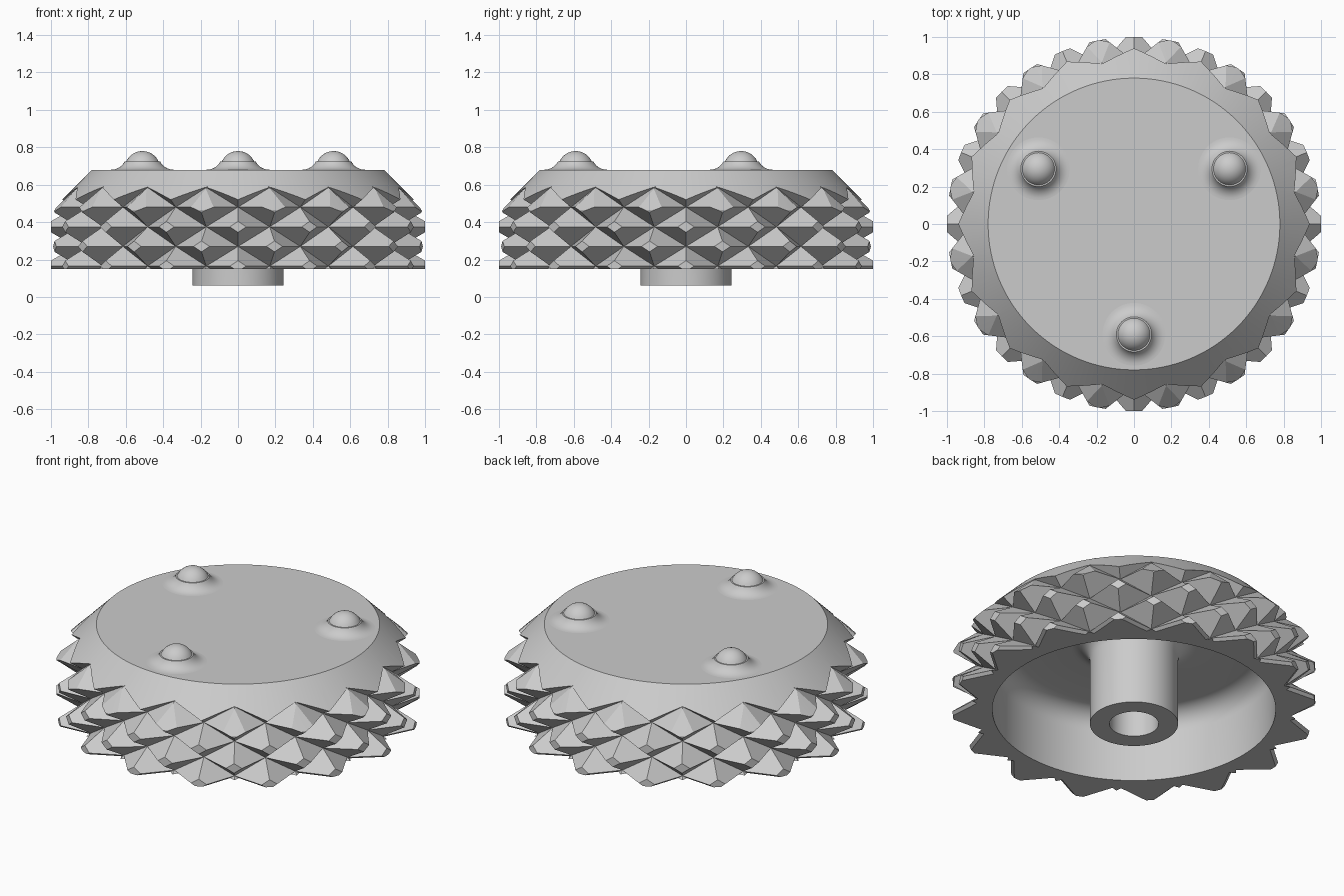
import bpy, bmesh, math

if "Cube" in bpy.data.objects:
    bpy.data.objects.remove(bpy.data.objects["Cube"])

grey = bpy.data.materials.new("light_grey")
grey.diffuse_color = (0.6, 0.6, 0.6, 1)
grey.use_nodes = True
grey.node_tree.nodes["Principled BSDF"].inputs["Base Color"].default_value = grey.diffuse_color


def finish(name, bm):
    bmesh.ops.recalc_face_normals(bm, faces=bm.faces)
    mesh = bpy.data.meshes.new(name)
    bm.to_mesh(mesh)
    bm.free()
    mesh.materials.append(grey)
    obj = bpy.data.objects.new(name, mesh)
    bpy.context.collection.objects.link(obj)
    return obj


def activate(obj):
    bpy.ops.object.select_all(action='DESELECT')
    obj.select_set(True)
    bpy.context.view_layer.objects.active = obj


def smooth(obj):
    activate(obj)
    bpy.ops.object.shade_smooth_by_angle(angle=math.radians(25))


def lathe(name, profile, steps):
    """Spin (radius, z) points around z; radius 0 makes a pole."""
    bm = bmesh.new()
    rings = []
    for r, z in profile:
        if r == 0:
            rings.append([bm.verts.new((0, 0, z))] * steps)
        else:
            rings.append([bm.verts.new((r * math.cos(a), r * math.sin(a), z))
                          for a in (math.tau * i / steps for i in range(steps))])
    for lo, hi in zip(rings, rings[1:]):
        for i in range(steps):
            j = (i + 1) % steps
            quad = [lo[i], lo[j], hi[j], hi[i]]
            bm.faces.new(list(dict.fromkeys(quad)))
    return finish(name, bm)


def arc(cr, cz, rad, a0, a1, n=8):
    angles = [math.radians(a0 + (a1 - a0) * i / n) for i in range(n + 1)]
    return [(cr + rad * math.cos(a), cz + rad * math.sin(a)) for a in angles]


# Knob body: chamfered rim, hollow underside, filleted post with a blind bore
profile = [(0, 0.68), (0.78, 0.68), (1.0, 0.46), (1.0, 0.15), (0.78, 0.15)]
profile += arc(0.66, 0.44, 0.12, 0, 90)
profile += arc(0.343, 0.46, 0.10, 90, 180)
profile += [(0.243, 0), (0.135, 0), (0.135, 0.42), (0, 0.42)]
body = lathe("knob_body", profile, 128)

# Knurl solid: alternating tips and valleys, each cell split valley to valley
COLS, ROWS, STEP = 32, 8, 0.105
bm = bmesh.new()
grid = []
for row in range(ROWS):
    z = 0.165 + STEP * (row - 1)
    ring = []
    for col in range(COLS):
        r = 0.87 if (row + col) % 2 == 0 else 1.05
        a = math.tau * col / COLS
        ring.append(bm.verts.new((r * math.cos(a), r * math.sin(a), z)))
    grid.append(ring)
for row in range(ROWS - 1):
    for col in range(COLS):
        nxt = (col + 1) % COLS
        a, b = grid[row][col], grid[row][nxt]
        c, d = grid[row + 1][nxt], grid[row + 1][col]
        if (row + col) % 2 == 0:
            bm.faces.new((a, b, c))
            bm.faces.new((a, c, d))
        else:
            bm.faces.new((a, b, d))
            bm.faces.new((b, c, d))
bm.faces.new(grid[0][::-1])
bm.faces.new(grid[-1])
knurl = finish("knurl_cutter", bm)

# Trim the body to the knurl
cut = body.modifiers.new("knurl", 'BOOLEAN')
cut.operation = 'INTERSECT'
cut.solver = 'EXACT'
cut.object = knurl
activate(body)
bpy.ops.object.modifier_apply(modifier=cut.name)
bpy.data.objects.remove(knurl)
smooth(body)

# Three domed bumps that flare softly into the top
dome = [(0, 0.78)] + arc(0, 0.685, 0.095, 80, 25, 7)
dome += arc(0.168, 0.763, 0.083, 207, 270, 7)
for i in range(3):
    bump = lathe("top_bump_%d" % (i + 1), dome, 48)
    a = math.radians(-90 + 120 * i)
    bump.location = (0.59 * math.cos(a), 0.59 * math.sin(a), 0)
    smooth(bump)
